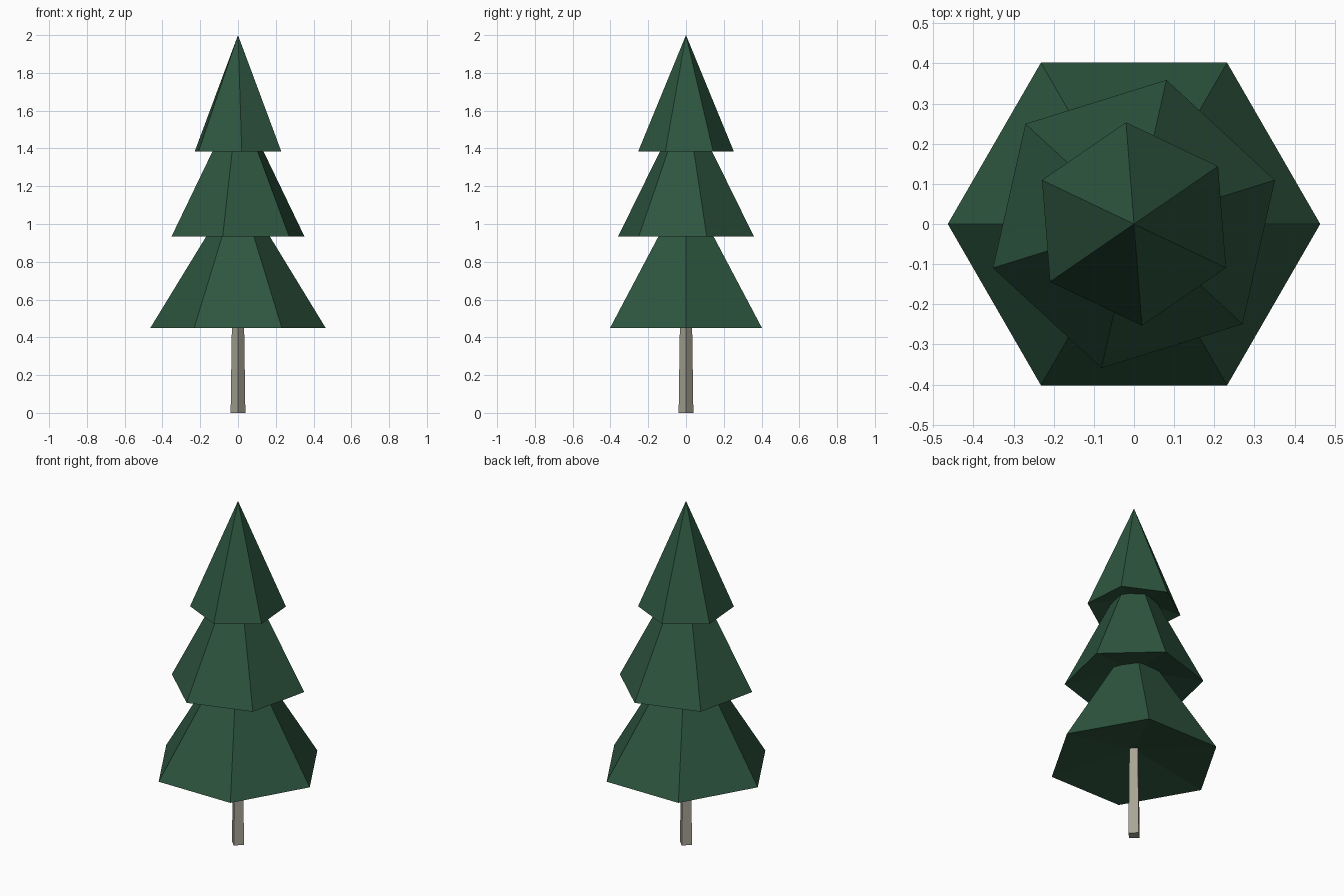
import bpy
import bmesh
from math import radians, cos, sin, tau

cube = bpy.data.objects.get("Cube")
if cube:
    bpy.data.objects.remove(cube, do_unlink=True)


def make_material(name, rgb):
    mat = bpy.data.materials.new(name)
    mat.use_nodes = True
    colour = (*rgb, 1.0)
    mat.diffuse_color = colour
    bsdf = next(n for n in mat.node_tree.nodes if n.type == 'BSDF_PRINCIPLED')
    bsdf.inputs["Base Color"].default_value = colour
    bsdf.inputs["Roughness"].default_value = 0.9
    return mat


def ring(bm, sides, radius, z, turn):
    return [bm.verts.new((radius * cos(turn + tau * i / sides),
                          radius * sin(turn + tau * i / sides), z))
            for i in range(sides)]


def finish(bm, name, mat):
    bmesh.ops.recalc_face_normals(bm, faces=bm.faces)
    mesh = bpy.data.meshes.new(name)
    bm.to_mesh(mesh)
    bm.free()
    mesh.materials.append(mat)
    obj = bpy.data.objects.new(name, mesh)
    bpy.context.scene.collection.objects.link(obj)
    return obj


def foliage_tier(name, radius, base, tip, turn, mat):
    """Six-sided cone with a shallow hollow underside."""
    bm = bmesh.new()
    rim = ring(bm, 6, radius, base, radians(turn))
    top = bm.verts.new((0, 0, tip))
    hollow = bm.verts.new((0, 0, base + 0.1 * (tip - base)))
    for a, b in zip(rim, rim[1:] + rim[:1]):
        bm.faces.new((a, b, top))
        bm.faces.new((b, a, hollow))
    return finish(bm, name, mat)


def tapered_trunk(name, mat):
    """Four-sided post, corners facing the main axes."""
    bm = bmesh.new()
    low = ring(bm, 4, 0.039, 0.0, 0.0)
    high = ring(bm, 4, 0.031, 0.56, 0.0)
    for i in range(4):
        j = (i + 1) % 4
        bm.faces.new((low[i], low[j], high[j], high[i]))
    bm.faces.new(low[::-1])
    bm.faces.new(high)
    return finish(bm, name, mat)


needle_green = make_material("needle green", (0.027, 0.093, 0.050))
bark_grey = make_material("bark grey", (0.39, 0.37, 0.295))

# Trunk
tapered_trunk("trunk", bark_grey)

# Foliage, each tier turned a little further
foliage_tier("lower_foliage", 0.464, 0.45, 1.21, 0, needle_green)
foliage_tier("middle_foliage", 0.368, 0.935, 1.665, 17.3, needle_green)
foliage_tier("upper_foliage", 0.254, 1.384, 2.0, 34.5, needle_green)
